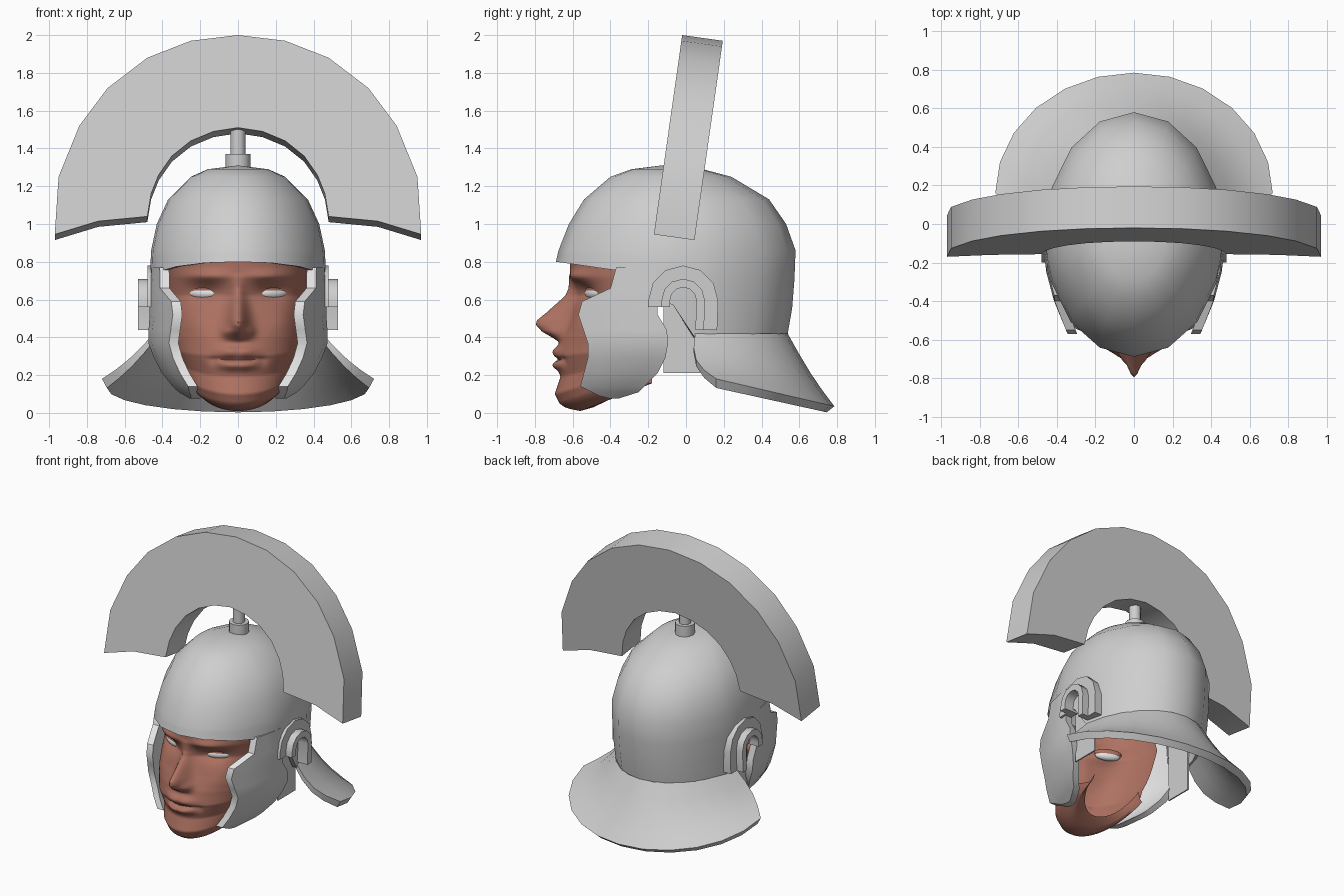
import bpy, bmesh
from math import sin, cos, pi, radians, exp, asin
from mathutils import Vector

if "Cube" in bpy.data.objects:
    bpy.data.objects.remove(bpy.data.objects["Cube"])


def material(name, r, g, b):
    m = bpy.data.materials.new(name)
    m.use_nodes = True
    m.diffuse_color = (r, g, b, 1)
    m.node_tree.nodes["Principled BSDF"].inputs["Base Color"].default_value = (r, g, b, 1)
    return m


metal = material("grey metal", 0.62, 0.62, 0.62)
white = material("white", 0.85, 0.85, 0.85)
skin = material("skin", 0.42, 0.165, 0.12)


def table(t, points):
    """Piecewise linear lookup in ascending (key, value) pairs."""
    if t <= points[0][0]:
        return points[0][1]
    for (a, p), (b, q) in zip(points, points[1:]):
        if t <= b:
            return p + (q - p) * (t - a) / (b - a)
    return points[-1][1]


def smooth(obj, angle=35):
    for p in obj.data.polygons:
        p.use_smooth = True
    obj.data.set_sharp_from_angle(angle=radians(angle))


def sheet(name, mats, front, back=None, wrap=False, angle=35):
    """Grid surface; with a back grid it becomes a closed thick plate.
    The back and the first-column rim use the last material."""
    bm = bmesh.new()
    last = len(mats) - 1
    grids = [[[bm.verts.new(p) for p in row] for row in g] for g in (front, back) if g]
    n, m = len(front), len(front[0])
    for k, g in enumerate(grids):
        for i in range(n - 1):
            for j in range(m - 1):
                f = bm.faces.new((g[i][j], g[i + 1][j], g[i + 1][j + 1], g[i][j + 1]))
                f.material_index = last if k else 0
    if back:
        f, b = grids
        for j in range(m - 1):
            for i in (0, n - 1):
                bm.faces.new((f[i][j], f[i][j + 1], b[i][j + 1], b[i][j]))
        for i in range(n - 1):
            for j in () if wrap else (0, m - 1):
                rim = bm.faces.new((f[i][j], f[i + 1][j], b[i + 1][j], b[i][j]))
                rim.material_index = 0 if j else last
        bmesh.ops.remove_doubles(bm, verts=bm.verts, dist=0.0002)
        bmesh.ops.recalc_face_normals(bm, faces=bm.faces)
    me = bpy.data.meshes.new(name)
    bm.to_mesh(me)
    bm.free()
    obj = bpy.data.objects.new(name, me)
    bpy.context.collection.objects.link(obj)
    for mat in mats:
        me.materials.append(mat)
    smooth(obj, angle)
    return obj


# Helmet bowl: rings of half width, front and back, with a rim that dips at the ears
HALF = [(0.4, 0.455), (0.75, 0.465), (0.86, 0.46), (1.0, 0.43), (1.13, 0.37), (1.25, 0.25), (1.29, 0.16), (1.31, 0)]
FRONT = [(0.75, -0.7), (0.86, -0.675), (1.0, -0.62), (1.13, -0.54), (1.25, -0.4), (1.29, -0.29), (1.31, -0.13)]
BACK = [(0.4, 0.535), (0.57, 0.565), (0.75, 0.577), (0.86, 0.58), (1.0, 0.53), (1.13, 0.44), (1.25, 0.24), (1.29, 0.09), (1.31, -0.13)]
RIM = [(-0.69, 0.8), (-0.3, 0.745), (-0.19, 0.62), (-0.06, 0.57), (0.06, 0.4)]


def bowl_point(deg, z, inset=0.0):
    a, f, b = radians(deg), table(z, FRONT), table(z, BACK)
    r, ry = max(table(z, HALF) - inset, 0), max((b - f) / 2 - inset, 0)
    return Vector((r * cos(a), (f + b) / 2 + ry * sin(a), z - inset * max(0, z - 0.9) * 2))


columns = sorted([i * 22.5 for i in range(-4, 13)] + [-12, 12, 168, 192])


def bowl(inset):
    rows = [[bowl_point(d, z, inset) for d in columns] for z in (1.31, 1.29, 1.25, 1.19, 1.13, 1.0, 0.86)]
    for t in (0.33, 0.67, 1):
        rows.append([bowl_point(d, 0.86 + t * (table(-0.06 + 0.635 * sin(radians(d)), RIM) - 0.86), inset)
                     for d in columns])
    return rows


sheet("helmet_bowl", [metal], bowl(0), bowl(0.03), wrap=True)


# Flared neck guard
def guard(drop):
    rows = []
    for t in (0, 0.25, 0.5, 0.75, 1):
        row = []
        for i in range(13):
            p = pi * i / 12
            top = bowl_point(12 + 156 * i / 12, 0.42)
            low = Vector((0.72 * cos(p), 0.16 + 0.625 * sin(p), 0.18 - 0.145 * sin(p)))
            v = top.lerp(low, t)
            v.y -= 0.05 * sin(pi * t) * cos(p) ** 2
            v.z -= 0.02 * sin(pi * t) + drop * (0.5 + t * (0.7 - 0.4 * sin(p)))
            v.x *= 1 - drop * 0.9
            v.y -= drop * sin(p)
            row.append(v)
        rows.append(row)
    return rows


sheet("neck_guard", [metal], guard(0), guard(0.04))

# Crest: a half ring leaning back
OUTER = [(0, 2.0), (0.25, 1.97), (0.48, 1.88), (0.69, 1.72), (0.84, 1.52), (0.95, 1.25), (0.97, 0.945)]
INNER = [(0, 1.51), (0.13, 1.49), (0.25, 1.44), (0.35, 1.36), (0.42, 1.26), (0.46, 1.16), (0.48, 1.04)]


def crest_row(half):
    full = [(-x, z) for x, z in reversed(half[1:])] + half
    return [Vector((x, -0.17 + (z - 0.945) * 0.142, z)) for x, z in full]


middle = [((a + c) / 2, (b + d) / 2) for (a, b), (c, d) in zip(OUTER, INNER)]
middle[-1] = (0.74, 1.015)
crest = [crest_row(h) for h in (OUTER, middle, INNER)]
lean = Vector((0, 0.215, -0.03))
sheet("crest", [metal], crest, [[v + lean for v in row] for row in crest], angle=30)

# Crest post on its collar
for name, r, z, h in (("crest_post", 0.04, 1.42, 0.2), ("crest_collar", 0.067, 1.33, 0.08)):
    bpy.ops.mesh.primitive_cylinder_add(vertices=12, radius=r, depth=h, location=(0, 0.01, z))
    bpy.context.object.name = name
    bpy.context.object.data.materials.append(metal)
    smooth(bpy.context.object)

# Cheek guard outlines by height
CHEEK_FRONT = [(0.075, -0.4), (0.09, -0.46), (0.14, -0.56), (0.29, -0.52), (0.37, -0.52), (0.52, -0.57), (0.59, -0.55), (0.66, -0.4), (0.77, -0.37)]
CHEEK_REAR = [(0.075, -0.36), (0.11, -0.25), (0.21, -0.15), (0.31, -0.1), (0.42, -0.09), (0.52, -0.15), (0.77, -0.16)]
CHEEK_WIDE = [(-0.57, 0.345), (-0.4, 0.415), (-0.25, 0.455), (-0.09, 0.475)]
CHEEK_TAPER = [(0.075, 0.6), (0.13, 0.74), (0.2, 0.85), (0.35, 1.0), (0.6, 1.0), (0.77, 0.98)]


def cheek(side, inset):
    rows = []
    for z in (0.77, 0.71, 0.66, 0.625, 0.59, 0.52, 0.44, 0.37, 0.29, 0.21, 0.14, 0.11, 0.09, 0.075):
        f, r = table(z, CHEEK_FRONT), table(z, CHEEK_REAR)
        ys = [f + (r - f) * j / 6 for j in range(7)]
        rows.append([Vector((side * (table(y, CHEEK_WIDE) * table(z, CHEEK_TAPER) - inset), y, z)) for y in ys])
    return rows


# Ear arches: polygonal hoops with unequal legs
def arch_path(radius, x):
    pts = [(-0.015 - radius, 0.56)]
    pts += [(-0.015 - radius * cos(pi * i / 6), 0.595 + radius * sin(pi * i / 6)) for i in range(7)]
    pts.append((-0.02 + radius, 0.44))
    return [Vector((x, y, z)) for y, z in pts]


for side, label in ((1, "left"), (-1, "right")):
    sheet(label + "_cheek_guard", [metal, white], cheek(side, 0), cheek(side, 0.05))
    for name, big, small, out in (("outer", 0.185, 0.115, 0.48), ("inner", 0.115, 0.07, 0.53)):
        hoop = [[arch_path(r, side * x) for r in (big, small)] for x in (out, 0.42)]
        sheet(label + "_ear_arch_" + name, [metal], *hoop)
    # Lining plate behind the ear opening
    lining = [[[Vector((side * x, y, z)) for y in (-0.12, 0.08)] for z in (0.62, 0.21)] for x in (0.41, 0.4)]
    sheet(label + "_ear_lining", [metal], *lining)

# Face: a curved mask with sculpted features
PROFILE = [(0.01, -0.56), (0.025, -0.635), (0.05, -0.67), (0.1, -0.695), (0.19, -0.665), (0.3, -0.69), (0.4, -0.665), (0.5, -0.62), (0.62, -0.58), (0.72, -0.61), (0.86, -0.62)]
WIDTH = [(0.01, 0.22), (0.04, 0.26), (0.1, 0.275), (0.2, 0.3), (0.3, 0.33), (0.45, 0.36), (0.6, 0.37)]
NOSE = [(0.375, 0), (0.4, 0.045), (0.43, 0.11), (0.465, 0.16), (0.49, 0.165), (0.53, 0.13), (0.6, 0.075), (0.66, 0.03), (0.74, 0)]
NOSE_WIDE = [(0.42, 0.055), (0.5, 0.05), (0.65, 0.035)]
# Features: amount, x, z, x spread, z spread
BUMPS = [(-0.03, 0.062, 0.43, 0.026, 0.03), (0.035, 0.17, 0.64, 0.085, 0.045), (-0.025, 0.17, 0.725, 0.11, 0.03),
         (-0.02, 0.25, 0.5, 0.08, 0.08), (-0.025, 0.04, 0.325, 0.06, 0.025), (-0.03, 0.03, 0.25, 0.07, 0.024),
         (0.022, 0.05, 0.283, 0.075, 0.01), (0.012, 0.13, 0.27, 0.025, 0.025)]


def bell(v, spread):
    return exp(-(v / spread) ** 2)


def face_point(a, z):
    x = table(z, WIDTH) * sin(a)
    y = table(z, PROFILE) + 0.38 * (1 - cos(a))
    y -= table(z, NOSE) * bell(x, table(z, NOSE_WIDE))
    for amount, bx, bz, sx, sz in BUMPS:
        y += amount * bell(z - bz, sz) * max(bell(x - bx, sx), bell(x + bx, sx))
    return Vector((x, y, z + 0.15 * max(0, 1 - z / 0.4) * (1 - cos(a))))


angles = [pi * (j / 72 - 0.5) for j in range(73)]
levels = [0.86 - 0.01 * i for i in range(82)] + [0.03, 0.02, 0.01]
mask = [[face_point(a, z) for a in angles] for z in levels]
for back, up in ((0.07, 0.02), (0.14, 0.07)):
    mask.append([v + Vector((-v.x * back, back * cos(a), up)) for a, v in zip(angles, mask[len(levels) - 1])])
sheet("face", [skin], mask, angle=80)

# Eyes and upper lids
for side, label in ((1, "left"), (-1, "right")):
    spot = face_point(asin(0.18 / 0.37), 0.635)
    spot.x *= side
    for name, mat, sx, sz, lift, depth in (("eye", white, 0.088, 0.033, 0, 0.014),
                                           ("eyelid", skin, 0.095, 0.03, 0.017, 0.017)):
        bpy.ops.mesh.primitive_uv_sphere_add(segments=20, ring_count=12, scale=(sx, 0.03, sz),
                                             location=spot + Vector((0, depth, lift)), rotation=(0, 0, side * 0.45))
        bpy.context.object.name = label + "_" + name
        bpy.context.object.data.materials.append(mat)
        smooth(bpy.context.object, 80)
